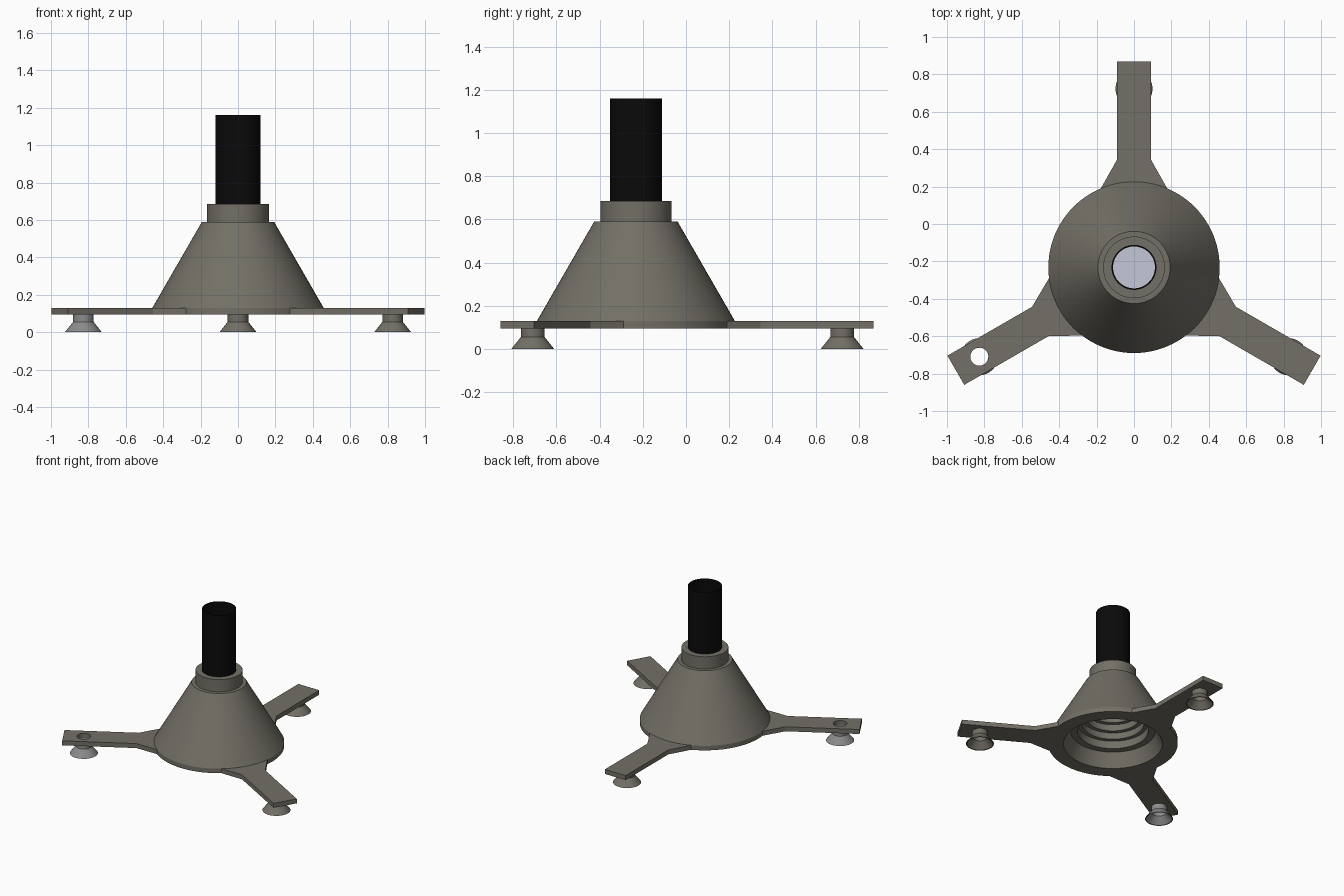
import bpy, bmesh, math
from mathutils import Vector

if "Cube" in bpy.data.objects:
    bpy.data.objects.remove(bpy.data.objects["Cube"])

CY = -0.232          # centre axis of the stand
ARM = 1.10           # arm reach from the axis
FOOT_R = 0.955       # foot distance from the axis


def material(name, rgb):
    m = bpy.data.materials.new(name)
    m.diffuse_color = (*rgb, 1)
    m.use_nodes = True
    m.node_tree.nodes["Principled BSDF"].inputs["Base Color"].default_value = m.diffuse_color
    return m


body_mat = material("warm grey", (0.17, 0.16, 0.132))
black_mat = material("black", (0.003, 0.003, 0.003))
glass_mat = material("pale blue grey", (0.56, 0.58, 0.68))
foot_mat = material("neutral grey", (0.26, 0.26, 0.265))


def add(name, mesh, mat, loc, rot=0.0):
    mesh.materials.clear()
    mesh.materials.append(mat)
    ob = bpy.data.objects.new(name, mesh)
    ob.location = loc
    ob.rotation_euler.z = rot
    bpy.context.collection.objects.link(ob)
    return ob


def lathe(name, profile, mat, loc, n=96):
    """Revolve a closed (radius, height) profile around z."""
    bm = bmesh.new()
    rings = []
    for i in range(n):
        a = 2 * math.pi * i / n
        rings.append([bm.verts.new((r * math.cos(a), r * math.sin(a), z)) for r, z in profile])
    k = len(profile)
    for i in range(n):
        p, q = rings[i], rings[(i + 1) % n]
        for j in range(k):
            bm.faces.new((p[j], q[j], q[(j + 1) % k], p[(j + 1) % k]))
    bmesh.ops.recalc_face_normals(bm, faces=bm.faces)
    me = bpy.data.meshes.new(name)
    bm.to_mesh(me)
    bm.free()
    me.polygons.foreach_set("use_smooth", [True] * len(me.polygons))
    me.set_sharp_from_angle(angle=math.radians(25))
    return add(name, me, mat, loc)


def plate(name, outlines, thickness, mat, loc, rot):
    """Flat plate from a 2D outline plus optional hole outlines."""
    cu = bpy.data.curves.new(name + "_outline", 'CURVE')
    cu.dimensions = '2D'
    cu.fill_mode = 'BOTH'
    cu.extrude = thickness / 2
    for pts in outlines:
        s = cu.splines.new('POLY')
        s.points.add(len(pts) - 1)
        for p, (x, y) in zip(s.points, pts):
            p.co = (x, y, 0, 1)
        s.use_cyclic_u = True
    tmp = bpy.data.objects.new("outline_helper", cu)
    bpy.context.collection.objects.link(tmp)
    bpy.context.view_layer.update()
    dg = bpy.context.evaluated_depsgraph_get()
    me = bpy.data.meshes.new_from_object(tmp.evaluated_get(dg))
    bpy.data.objects.remove(tmp)
    bm = bmesh.new()
    bm.from_mesh(me)
    bmesh.ops.remove_doubles(bm, verts=bm.verts, dist=1e-5)
    bmesh.ops.recalc_face_normals(bm, faces=bm.faces)
    bm.to_mesh(me)
    bm.free()
    me.polygons.foreach_set("use_smooth", [False] * len(me.polygons))
    return add(name, me, mat, loc, rot)


# Conical housing with base flange, top collar and stepped hollow inside
lathe("cone_housing", [
    (0.35, 0.095), (0.458, 0.095), (0.458, 0.13), (0.193, 0.59),
    (0.165, 0.59), (0.165, 0.685), (0.119, 0.685), (0.119, 0.50),
    (0.16, 0.50), (0.16, 0.36), (0.19, 0.36), (0.19, 0.31),
    (0.22, 0.31), (0.22, 0.26), (0.25, 0.26), (0.25, 0.20), (0.30, 0.20),
], body_mat, (0, CY, 0))

# Black tube and the pale disc down inside it
lathe("tube", [(0.12, 0.52), (0.12, 1.16), (0.112, 1.16), (0.112, 0.52)],
      black_mat, (0, CY, 0))
lathe("lens_disc", [(0.0005, 0.60), (0.113, 0.60), (0.113, 0.62), (0.0005, 0.62)],
      glass_mat, (0, CY, 0))

# Three arms with hollow feet; the left arm is drilled through
flare = math.asin(0.18 / 0.455)
inner = [(0.455 * math.cos(t), 0.455 * math.sin(t))
         for t in (flare * (1 - i / 5) for i in range(11))]
outline = inner + [(0.577, -0.09), (ARM, -0.09), (ARM, 0.09), (0.577, 0.09)]
hole = [(FOOT_R + 0.048 * math.cos(2 * math.pi * i / 40),
         0.048 * math.sin(2 * math.pi * i / 40)) for i in range(40)]
cup = [(0.055, 0.0955), (0.055, 0.055), (0.099, 0.0), (0.092, 0.0),
       (0.048, 0.050), (0.048, 0.0955)]

for side, deg in (("rear", 90), ("left", 210), ("right", 330)):
    a = math.radians(deg)
    left = side == "left"
    plate(side + "_arm", [outline, hole] if left else [outline], 0.035,
          body_mat, (0, CY, 0.1125), a)
    lathe(side + "_foot", cup, foot_mat if left else body_mat,
          (FOOT_R * math.cos(a), CY + FOOT_R * math.sin(a), 0), 48)
